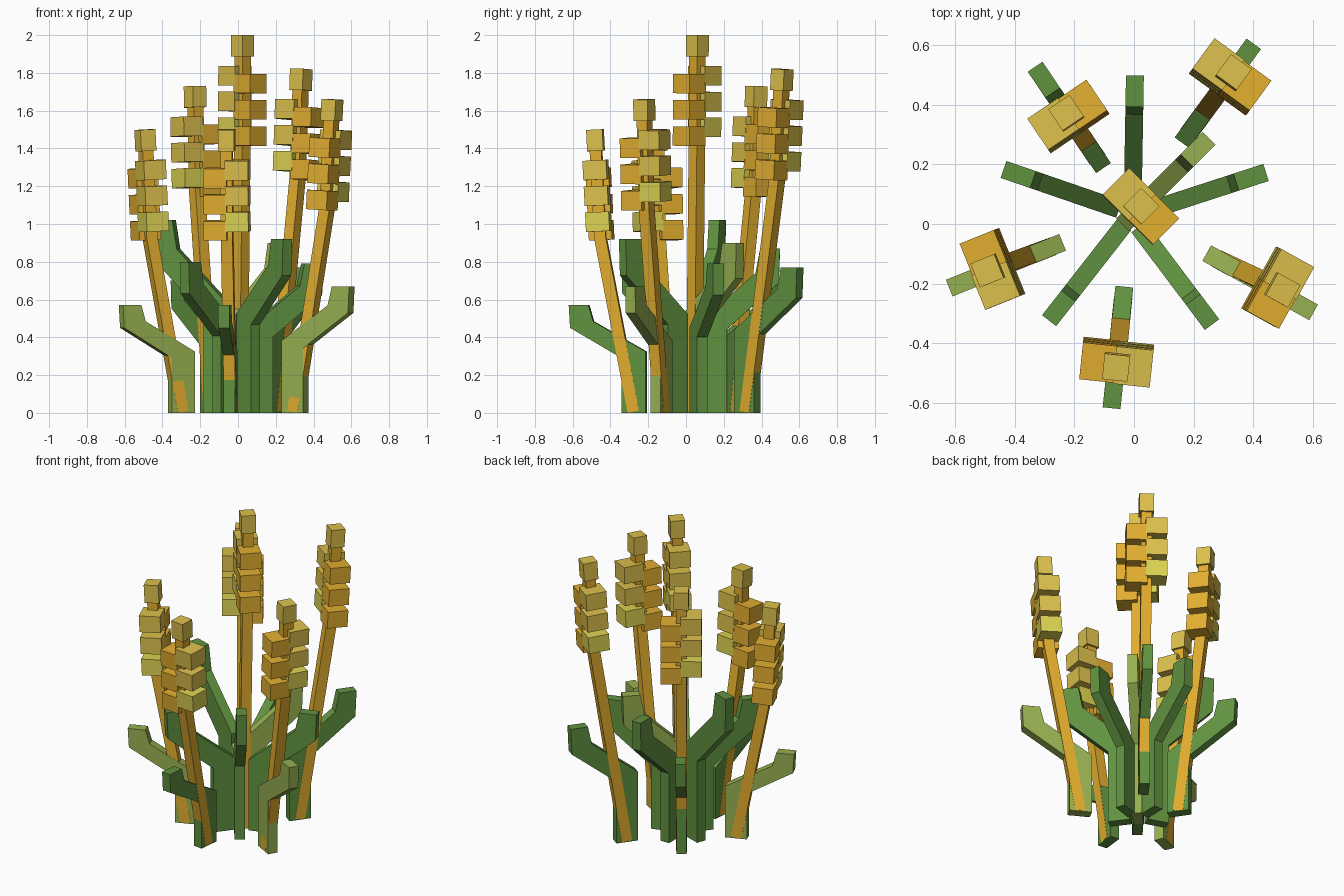
import bpy, bmesh, math
from mathutils import Vector, Matrix

if "Cube" in bpy.data.objects:
    bpy.data.objects.remove(bpy.data.objects["Cube"])


def material(name, rgb):
    m = bpy.data.materials.new(name)
    lin = [(c / 255 / 12.92) if c < 11 else ((c / 255 + 0.055) / 1.055) ** 2.4 for c in rgb]
    m.diffuse_color = (*lin, 1)
    m.use_nodes = True
    m.node_tree.nodes["Principled BSDF"].inputs["Base Color"].default_value = m.diffuse_color
    return m


GREEN = material("leaf green", (97, 146, 64))
LIGHT = material("light leaf green", (150, 176, 80))
STEM = material("stem gold", (224, 172, 46))
GOLD = material("grain gold", (226, 174, 48))
YELLOW = material("grain yellow", (220, 192, 76))
PALE = material("unripe grain yellow", (220, 210, 82))


def finish(bm, name, mats, matrix):
    bmesh.ops.recalc_face_normals(bm, faces=bm.faces)
    me = bpy.data.meshes.new(name)
    bm.to_mesh(me)
    bm.free()
    for m in mats:
        me.materials.append(m)
    ob = bpy.data.objects.new(name, me)
    ob.matrix_world = matrix
    bpy.context.collection.objects.link(ob)


def box(bm, lo, hi, mat=0):
    lo, hi = Vector(lo), Vector(hi)
    m = Matrix.Translation((lo + hi) / 2) @ Matrix.Diagonal((*(hi - lo), 1))
    for v in bmesh.ops.create_cube(bm, size=1, matrix=m)["verts"]:
        for f in v.link_faces:
            f.material_index = mat


# Bent leaf: side profile (outward, height / tip height), extruded to a flat blade
PROFILE = [(-.065, 0), (.065, 0), (.065, .51), (.338, .79), (.345, 1),
           (.24, 1), (.215, .85), (-.065, .57)]
REACH, THICK = .342, .03


def leaf(name, tip, az, height, mat):
    a = math.radians(az)
    out = Vector((math.cos(a), math.sin(a), 0))
    base = Vector((*tip, 0)) - out * REACH
    bm = bmesh.new()
    face = bm.faces.new([bm.verts.new((r, -THICK, z * height)) for r, z in PROFILE])
    ext = bmesh.ops.extrude_face_region(bm, geom=[face])["geom"]
    bmesh.ops.translate(bm, vec=(0, 2 * THICK, 0),
                        verts=[g for g in ext if isinstance(g, bmesh.types.BMVert)])
    finish(bm, name, [mat], Matrix.Translation(base) @ Matrix.Rotation(a, 4, 'Z'))
    return base


# Frame along a leaning segment: x outward, y sideways, z along the segment
def segment_frame(start, end, az):
    a = math.radians(az)
    w = (end - start).normalized()
    t = Vector((-math.sin(a), math.cos(a), 0))
    t = (t - w * t.dot(w)).normalized()
    frame = Matrix((t.cross(w), t, w)).transposed().to_4x4()
    frame.translation = start
    return frame, (end - start).length


# Leaning stem, bent upright at the head, with a tip cube and two staggered grain columns
def stalk(name, base, top, az):
    top = Vector(top)
    elbow = base + (top - base) * .86
    elbow.z = top.z - .57
    s = .031

    frame, length = segment_frame(base, elbow, az)
    bm = bmesh.new()
    box(bm, (-s, -s, .006), (s, s, length + .004))
    finish(bm, name + "_stem", [STEM], frame)

    frame, length = segment_frame(elbow, top, az)
    bm = bmesh.new()
    c = .043
    box(bm, (-s, -s, 0), (s, s, length - .1), 3)
    box(bm, (-c, -c, length - .113), (c, c, length), 1)
    for i in range(3):
        zy = length - .163 - i * .137
        zg = length - .205 - i * .139
        box(bm, (-.063, -.005, zy - .103), (.063, .119, zy), 2 if i == 2 else 1)
        box(bm, (-.062, -.119, zg - .103), (.062, .004, zg), 0)
    finish(bm, name + "_grain_head", [GOLD, YELLOW, PALE, STEM], frame)


# name, leaf tip, direction, leaf height, colour, stalk top (if it has a stalk)
PLANTS = [
    ("centre", (.25, .285), 45, .90, LIGHT, (.025, .06, 2.0)),
    ("front", (-.075, -.615), 264, .57, GREEN, (-.06, -.482, 1.5)),
    ("right", (.6, -.295), -29, .67, LIGHT, (.5, -.222, 1.66)),
    ("back_right", (.4, .602), 54, .77, GREEN, (.335, .51, 1.82)),
    ("back_left", (-.33, .525), 124, .70, GREEN, (-.228, .373, 1.73)),
    ("left", (-.617, -.214), 202, .57, LIGHT, (-.493, -.157, 1.5)),
    ("inner_left", (-.435, .182), 161, 1.02, GREEN, None),
    ("inner_back", (.003, .495), 89, .87, GREEN, None),
    ("inner_right", (.44, .172), 18, .79, GREEN, None),
    ("inner_front_right", (.26, -.335), -53, .92, GREEN, None),
    ("inner_front_left", (-.283, -.322), 232, .80, GREEN, None),
]
for name, tip, az, height, mat, top in PLANTS:
    base = leaf(name + "_leaf", tip, az, height, mat)
    if top:
        stalk(name, base, top, az)
